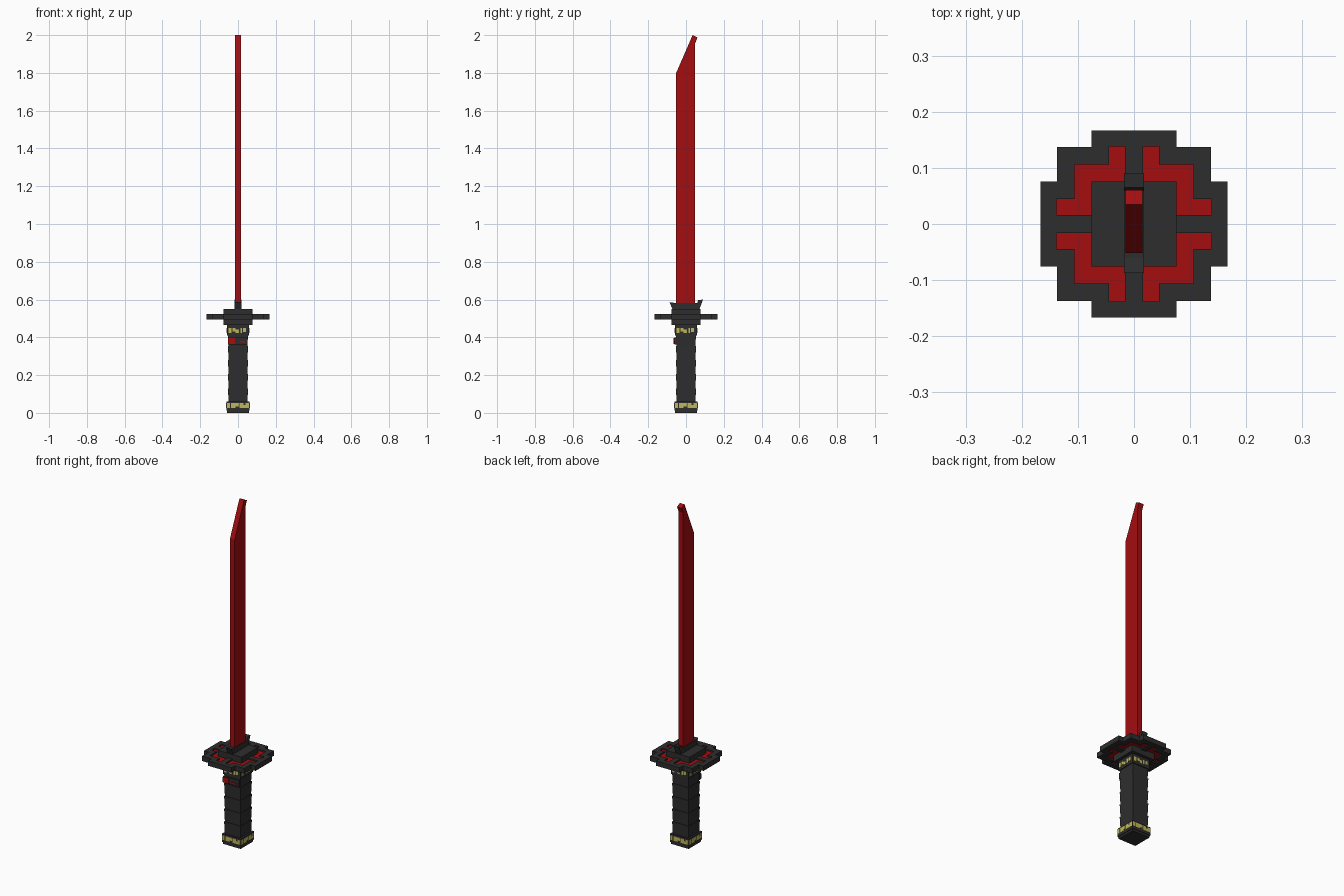
import bpy, bmesh

if "Cube" in bpy.data.objects:
    bpy.data.objects.remove(bpy.data.objects["Cube"])

def material(name, rgb):
    m = bpy.data.materials.new(name)
    m.diffuse_color = (*rgb, 1)
    m.use_nodes = True
    m.node_tree.nodes["Principled BSDF"].inputs["Base Color"].default_value = m.diffuse_color
    return m

RED = material("red", (0.37, 0.004, 0.005))
DARK = material("charcoal", (0.027, 0.027, 0.027))
GOLD = material("pale gold", (0.52, 0.47, 0.10))

def finish(name, bm, mat):
    bmesh.ops.recalc_face_normals(bm, faces=bm.faces)
    me = bpy.data.meshes.new(name)
    bm.to_mesh(me)
    bm.free()
    me.materials.append(mat)
    ob = bpy.data.objects.new(name, me)
    bpy.context.collection.objects.link(ob)
    return ob

def add_box(bm, x, y, z):
    """Box from (min, max) pairs."""
    vs = bmesh.ops.create_cube(bm, size=1)["verts"]
    for v in vs:
        for i, (a, b) in enumerate((x, y, z)):
            v.co[i] = a if v.co[i] < 0 else b

def boxes(name, mat, items):
    bm = bmesh.new()
    for it in items:
        add_box(bm, *it)
    return finish(name, bm, mat)

def square(r, z0, z1):
    return ((-r, r), (-r, r), (z0, z1))

def side_profile(name, mat, pts, half):
    """Extrude a (y, z) outline across x."""
    bm = bmesh.new()
    f = bm.faces.new([bm.verts.new((-half, y, z)) for y, z in pts])
    ext = bmesh.ops.extrude_face_region(bm, geom=[f])["geom"]
    for v in ext:
        if isinstance(v, bmesh.types.BMVert):
            v.co.x = half
    return finish(name, bm, mat)

# Blade with slanted tip
side_profile("blade", RED, [(-0.052, 0.54), (0.048, 0.54), (0.048, 1.955),
             (0.061, 1.987), (0.035, 2.0), (-0.052, 1.8)], 0.015)

# Flared collar clamping the blade
side_profile("blade_collar", DARK, [(-0.07, 0.545), (0.07, 0.545), (0.09, 0.6),
             (0.065, 0.597), (0.06, 0.582), (-0.06, 0.582), (-0.087, 0.586)], 0.0175)

# Stepped guard: quadrant rules on a grid, mirrored in x and y
def steps(x, y, shape):
    return any(x < a and y < b for a, b in shape)

OUTER = ((0.167, 0.076), (0.137, 0.137), (0.076, 0.167))
HOLE = ((0.138, 0.045), (0.106, 0.106), (0.045, 0.138))

def is_rim(x, y):
    return steps(x, y, OUTER) and (not steps(x, y, HOLE) or x < 0.016 or y < 0.016)

def is_inlay(x, y):
    return steps(x, y, HOLE) and x > 0.016 and y > 0.016

def guard_plate(name, mat, rule, z0, z1):
    half = [0.016, 0.045, 0.076, 0.106, 0.137, 0.138, 0.167]
    g = [-v for v in reversed(half)] + half
    bm = bmesh.new()
    for x0, x1 in zip(g, g[1:]):
        for y0, y1 in zip(g, g[1:]):
            if rule(abs(x0 + x1) / 2, abs(y0 + y1) / 2):
                bm.faces.new([bm.verts.new((x, y, z0)) for x, y in
                              ((x0, y0), (x1, y0), (x1, y1), (x0, y1))])
    bmesh.ops.remove_doubles(bm, verts=bm.verts, dist=1e-5)
    ext = bmesh.ops.extrude_face_region(bm, geom=bm.faces[:])["geom"]
    for v in ext:
        if isinstance(v, bmesh.types.BMVert):
            v.co.z = z1
    return finish(name, bm, mat)

guard_plate("guard_rim", DARK, is_rim, 0.494, 0.523)
guard_plate("guard_inlay", RED, is_inlay, 0.502, 0.515)
boxes("guard_block", DARK, [square(0.076, 0.465, 0.55)])

# Grip: stacked wraps, each flaring slightly toward its top
bm = bmesh.new()
levels = [0.055, 0.13, 0.205, 0.28, 0.355, 0.415]
for z0, z1 in zip(levels, levels[1:]):
    add_box(bm, (-0.05, 0.05), (-0.05, 0.05), (z0, z1))
    for v in bm.verts[-8:]:
        if v.co.z > (z0 + z1) / 2:
            v.co.x *= 1.06
            v.co.y *= 1.06
finish("grip", bm, DARK)

# Pommel and upper ferrule
boxes("pommel", DARK, [square(0.057, 0.0, 0.012), square(0.061, 0.012, 0.06)])
boxes("ferrule", DARK, [square(0.058, 0.41, 0.466)])

# Gold dashes around both bands, repeated on four sides
def dashes(name, r, z0, z1, spans):
    items = []
    for a, b, lo, hi in spans:
        z = (z0 + (z1 - z0) * lo, z0 + (z1 - z0) * hi)
        for s in (-1, 1):
            out = tuple(sorted((s * (r - 0.002), s * (r + 0.002))))
            along = tuple(sorted((-s * a, -s * b)))
            items += [(along, out, z), (out, tuple(sorted((s * a, s * b))), z)]
    boxes(name, GOLD, items)

dashes("pommel_dashes", 0.061, 0.026, 0.053,
       [(-0.058, -0.042, 0, 1), (-0.038, -0.012, 0, 1), (-0.012, 0.004, 0.3, 1),
        (0.008, 0.03, 0, 1), (0.03, 0.04, 0, 0.6), (0.04, 0.058, 0, 1)])
dashes("ferrule_dashes", 0.058, 0.424, 0.449,
       [(-0.05, -0.034, 0, 1), (-0.028, -0.012, 0.3, 1), (-0.012, 0.004, 0, 0.7),
        (0.012, 0.022, 0, 1), (0.027, 0.042, 0.2, 1)])

# Raised front clasp with red marks
boxes("clasp", DARK, [((-0.053, 0.05), (-0.062, -0.048), (0.363, 0.4))])
boxes("clasp_marks", RED, [
    ((-0.054, -0.016), (-0.065, -0.061), (0.365, 0.396)),
    ((0.008, 0.036), (-0.065, -0.061), (0.373, 0.381))])
